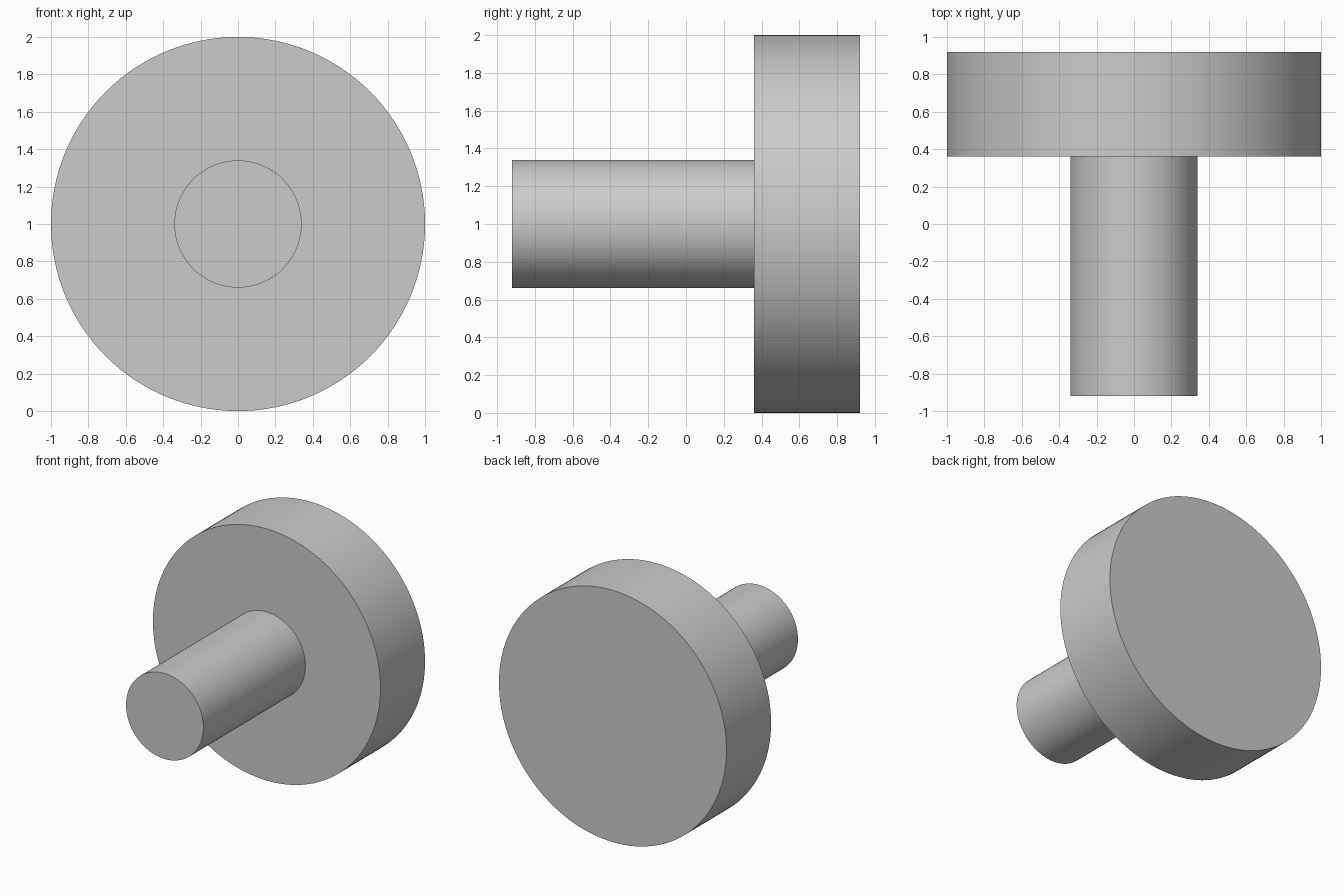
import bpy
import math

cube = bpy.data.objects.get("Cube")
if cube:
    bpy.data.objects.remove(cube, do_unlink=True)

# Plain grey material
GREY = (0.6, 0.6, 0.6, 1.0)
grey = bpy.data.materials.new("plain_grey")
grey.use_nodes = True
grey.diffuse_color = GREY
grey.node_tree.nodes["Principled BSDF"].inputs["Base Color"].default_value = GREY


def cylinder_along_y(name, radius, y_front, y_back):
    """Smooth round cylinder lying front to back, centred at height 1."""
    bpy.ops.mesh.primitive_cylinder_add(
        vertices=128, radius=radius, depth=y_back - y_front,
        location=(0, (y_front + y_back) / 2, 1),
        rotation=(math.pi / 2, 0, 0))
    part = bpy.context.object
    part.name = name
    part.data.name = name
    part.data.materials.append(grey)
    bpy.ops.object.transform_apply(location=False, rotation=True, scale=False)
    bpy.ops.object.shade_smooth_by_angle(angle=math.radians(30))
    return part


# Wide disc at the back
cylinder_along_y("disc", 1.0, 0.36, 0.92)

# Narrow shaft pointing to the front, seated on the disc
cylinder_along_y("shaft", 0.34, -0.92, 0.36)
